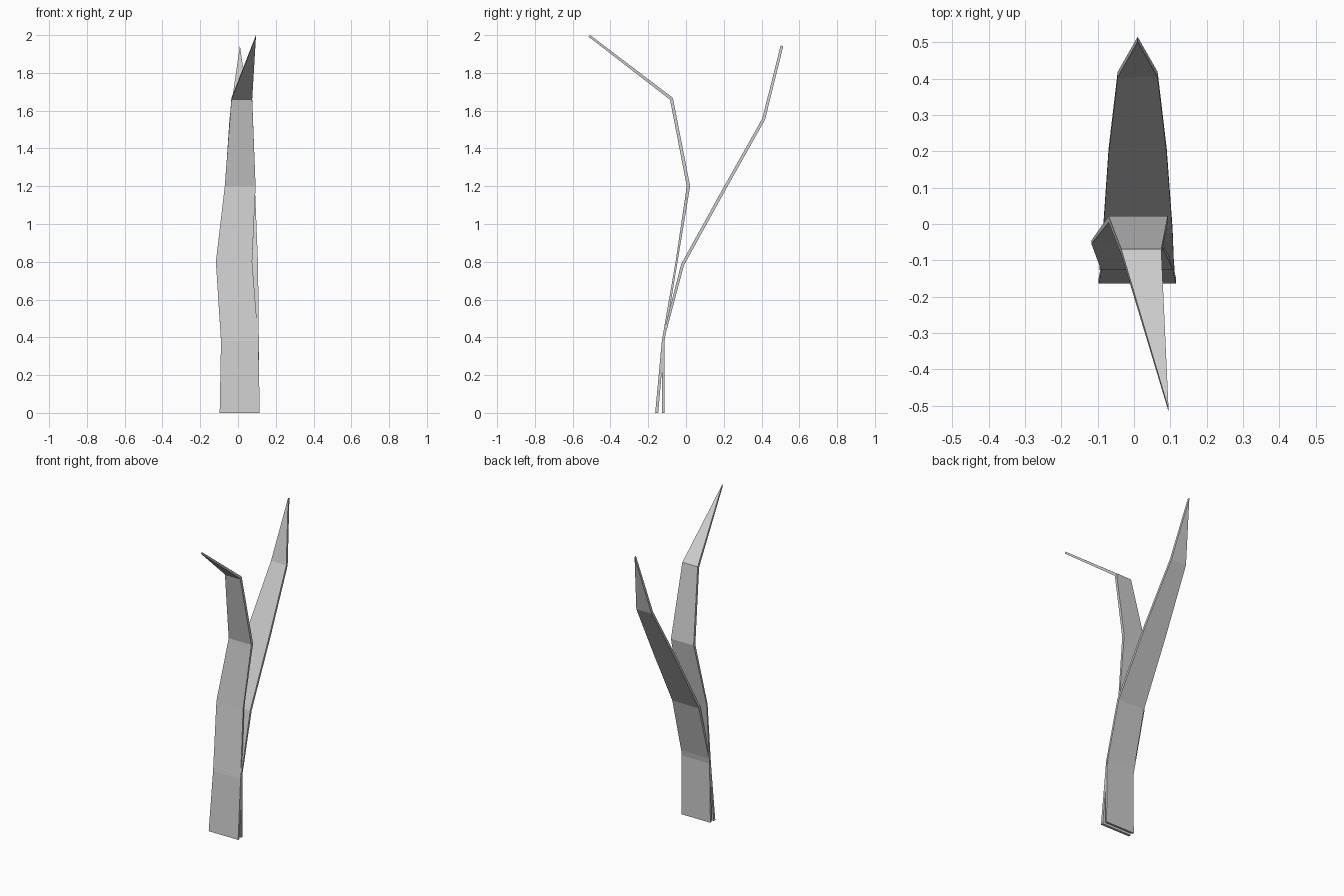
import bpy, bmesh
from mathutils import Vector

if "Cube" in bpy.data.objects:
    bpy.data.objects.remove(bpy.data.objects["Cube"])


def blade(name, rows):
    """Folded thin strip: rows are (left x, right x, y, z, thickness); last row is the pointed tip."""
    bm = bmesh.new()
    path = [Vector((r[2], r[3])) for r in rows]
    rings = []
    for i, (x0, x1, y, z, t) in enumerate(rows):
        if i == 0:
            n = Vector((1, 0))
        else:
            d = (path[i] - path[i - 1]).normalized()
            if i < len(rows) - 1:
                d += (path[i + 1] - path[i]).normalized()
            d.normalize()
            n = Vector((d.y, -d.x))
        a, b = path[i] - n * t / 2, path[i] + n * t / 2
        if x0 == x1:
            f, k = bm.verts.new((x0, *a)), bm.verts.new((x0, *b))
            rings.append([f, f, k, k])
        else:
            rings.append([bm.verts.new(p) for p in
                          ((x0, *a), (x1, *a), (x1, *b), (x0, *b))])
    for lo, hi in zip(rings, rings[1:]):
        for j in range(4):
            k = (j + 1) % 4
            face = list(dict.fromkeys([lo[j], lo[k], hi[k], hi[j]]))
            bm.faces.new(face)
    bm.faces.new(rings[0][::-1])
    bmesh.ops.recalc_face_normals(bm, faces=bm.faces[:])
    me = bpy.data.meshes.new(name)
    bm.to_mesh(me)
    bm.free()
    ob = bpy.data.objects.new(name, me)
    bpy.context.collection.objects.link(ob)


# Blade leaning to the back
blade("back_leaf", [
    (-0.095, 0.112, -0.121, 0.00, 0.012),
    (-0.090, 0.110, -0.119, 0.40, 0.012),
    (-0.085, 0.106, -0.018, 0.785, 0.016),
    (-0.070, 0.090, 0.200, 1.18, 0.016),
    (-0.045, 0.065, 0.411, 1.555, 0.016),
    (0.010, 0.010, 0.508, 1.943, 0.014),
])

# Blade folding over to the front
blade("front_leaf", [
    (-0.097, 0.115, -0.155, 0.00, 0.016),
    (-0.090, 0.108, -0.121, 0.38, 0.014),
    (-0.117, 0.075, -0.050, 0.80, 0.010),
    (-0.070, 0.093, 0.013, 1.20, 0.018),
    (-0.035, 0.075, -0.077, 1.663, 0.018),
    (0.095, 0.095, -0.512, 1.996, 0.012),
])
